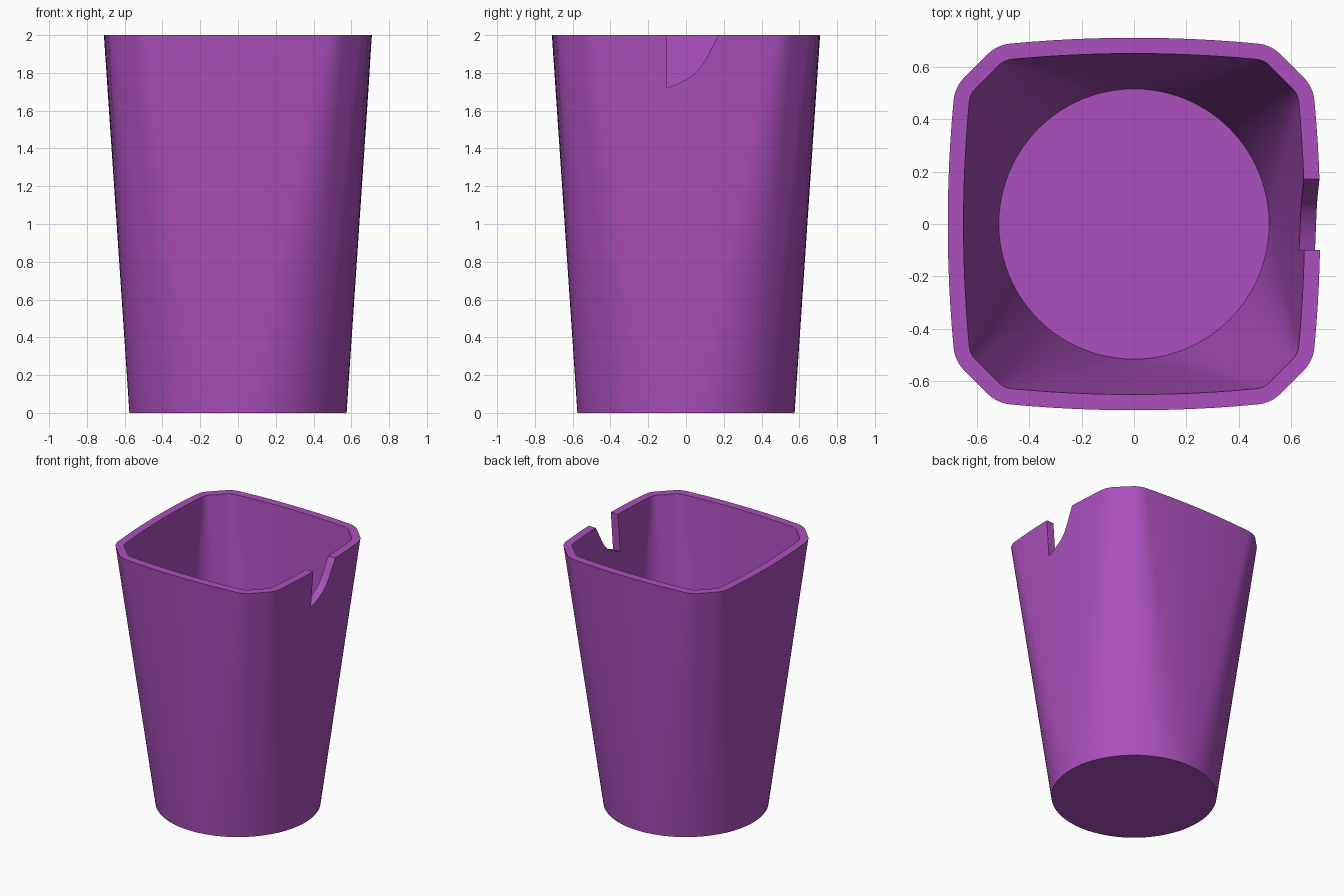
import bpy, bmesh
from math import sin, cos, asin, pi, radians
from mathutils import Vector, Matrix

old = bpy.data.objects.get("Cube")
if old:
    bpy.data.objects.remove(old, do_unlink=True)

HEIGHT, WALL = 2.0, 0.06
HALF, SIDE_R, SIDE_END, CORNER_R = 0.71, 5.0, 0.47, 0.147
BASE_R = 0.575

purple = bpy.data.materials.new("purple")
purple.use_nodes = True
colour = (0.41, 0.08, 0.51, 1)
purple.diffuse_color = colour
purple.node_tree.nodes["Principled BSDF"].inputs["Base Color"].default_value = colour


def make_object(name, bm):
    bmesh.ops.remove_doubles(bm, verts=bm.verts, dist=1e-5)
    bmesh.ops.recalc_face_normals(bm, faces=bm.faces)
    mesh = bpy.data.meshes.new(name)
    bm.to_mesh(mesh)
    bm.free()
    mesh.materials.append(purple)
    obj = bpy.data.objects.new(name, mesh)
    bpy.context.collection.objects.link(obj)
    return obj


def outline(inset):
    """Bulged square with softened chamfer corners: (normal angle, point) pairs."""
    tilt = asin(SIDE_END / SIDE_R)
    side_centre = Vector((HALF - SIDE_R, 0))
    corner_centre = side_centre + (SIDE_R - CORNER_R) * Vector((cos(tilt), sin(tilt)))

    def arc(centre, radius, start, end, n):
        angles = [start + (end - start) * i / n for i in range(n + 1)]
        return [(a, centre + (radius - inset) * Vector((cos(a), sin(a)))) for a in angles]

    quarter = arc(side_centre, SIDE_R, -tilt, tilt, 12)
    quarter += arc(corner_centre, CORNER_R, tilt, pi / 4, 12)[1:]
    quarter += arc(corner_centre.yx, CORNER_R, pi / 4, pi / 2 - tilt, 12)[:-1]
    return [(a + k * pi / 2, Matrix.Rotation(k * pi / 2, 2) @ p)
            for k in range(4) for a, p in quarter]


# Cup: round base lofted to the bulged square rim, outside and inside
bm = bmesh.new()


def add_rings(inset, base_radius, base_z):
    points = outline(inset)
    base = [bm.verts.new((base_radius * cos(a), base_radius * sin(a), base_z)) for a, p in points]
    rim = [bm.verts.new((p.x, p.y, HEIGHT)) for a, p in points]
    return base, rim


outer_base, outer_rim = add_rings(0, BASE_R, 0)
inner_base, inner_rim = add_rings(WALL, BASE_R - WALL, WALL)
for low, high in ((outer_base, outer_rim), (outer_rim, inner_rim), (inner_rim, inner_base)):
    for i in range(len(low)):
        j = (i + 1) % len(low)
        bm.faces.new((low[i], low[j], high[j], high[i]))
bm.faces.new(outer_base)
bm.faces.new(inner_base)
cup = make_object("cup", bm)

# Notch cutter: upright edge on one side, curved ramp on the other
bm = bmesh.new()
profile = [(-0.1, 2.1), (-0.1, 1.72), (-0.05, 1.74), (0, 1.765), (0.04, 1.79),
           (0.075, 1.825), (0.11, 1.88), (0.14, 1.94), (0.172, 2.0), (0.22, 2.1)]
face = bm.faces.new([bm.verts.new((0.45, y, z)) for y, z in profile])
ext = bmesh.ops.extrude_face_region(bm, geom=[face])
bmesh.ops.translate(bm, vec=(0.5, 0, 0),
                    verts=[v for v in ext["geom"] if isinstance(v, bmesh.types.BMVert)])
cutter = make_object("notch_cutter", bm)
cutter.hide_render = True

# Cut the notch through the +x wall
cut = cup.modifiers.new("notch", 'BOOLEAN')
cut.operation = 'DIFFERENCE'
cut.solver = 'EXACT'
cut.object = cutter
for o in bpy.context.selected_objects:
    o.select_set(False)
bpy.context.view_layer.objects.active = cup
cup.select_set(True)
bpy.ops.object.modifier_apply(modifier=cut.name)
bpy.data.objects.remove(cutter, do_unlink=True)
bpy.ops.object.shade_smooth_by_angle(angle=radians(30))
